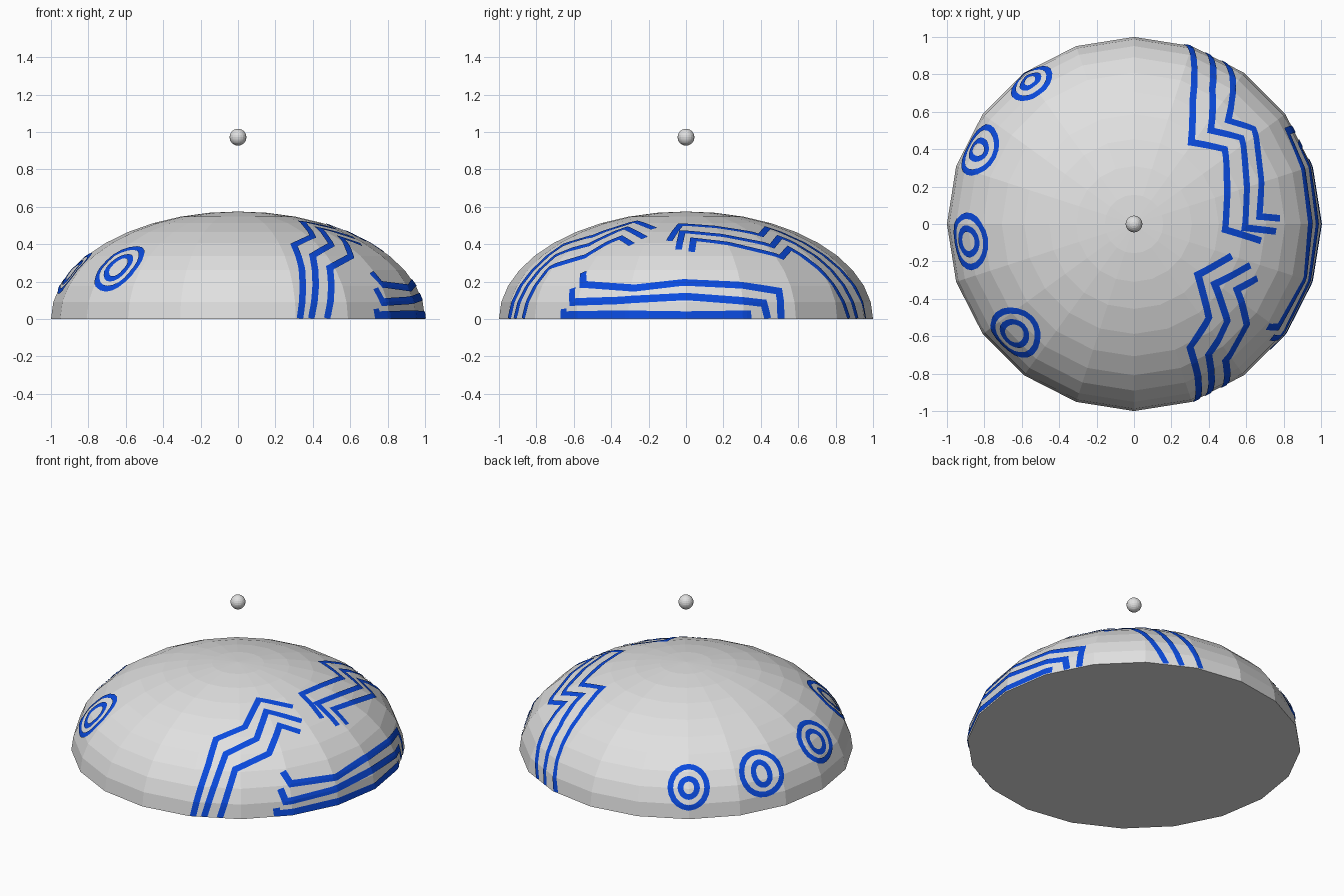
import bpy, bmesh, math
from mathutils import Vector
from mathutils.bvhtree import BVHTree

if "Cube" in bpy.data.objects:
    bpy.data.objects.remove(bpy.data.objects["Cube"])

H = 0.575       # dome height
LIFT = 0.005    # paint sits just above the shell


def material(name, rgb):
    m = bpy.data.materials.new(name)
    m.diffuse_color = (*rgb, 1)
    m.use_nodes = True
    m.node_tree.nodes["Principled BSDF"].inputs["Base Color"].default_value = m.diffuse_color
    return m


grey = material("light grey", (0.75, 0.75, 0.75))
blue = material("blue paint", (0.003, 0.07, 0.74))


def make_object(name, bm, mat):
    me = bpy.data.meshes.new(name)
    bm.to_mesh(me)
    me.materials.append(mat)
    ob = bpy.data.objects.new(name, me)
    bpy.context.collection.objects.link(ob)
    return ob


# Dome: upper half of a flattened 20-sided sphere, closed underneath
bm = bmesh.new()
bmesh.ops.create_uvsphere(bm, u_segments=20, v_segments=20, radius=1)
bmesh.ops.delete(bm, geom=[v for v in bm.verts if v.co.z < -0.01], context='VERTS')
bmesh.ops.holes_fill(bm, edges=[e for e in bm.edges if e.is_boundary], sides=0)
bmesh.ops.scale(bm, vec=(1, 1, H), verts=bm.verts)
bmesh.ops.recalc_face_normals(bm, faces=bm.faces)
dome_tree = BVHTree.FromBMesh(bm)
make_object("dome_shell", bm, grey)
bm.free()

# Small ball floating over the dome
bm = bmesh.new()
bmesh.ops.create_uvsphere(bm, u_segments=20, v_segments=12, radius=0.045)
bmesh.ops.translate(bm, vec=(0, 0, 0.972), verts=bm.verts)
make_object("floating_ball", bm, grey)
bm.free()


def on_dome(p, lift=0.0):
    """Project a point radially on to the faceted dome."""
    d = Vector((p[0], p[1], max(p[2], 0.003))).normalized()
    hit, n, _, _ = dome_tree.ray_cast(d * 2, -d)
    return (hit if hit else d) + d * lift


def normal(p):
    return Vector((p.x, p.y, p.z / H ** 2)).normalized()


def ribbon(bm, pts, width, closed=False):
    """Painted line that follows the dome through the given 3D points."""
    path = []
    ends = pts[1:] + pts[:1] if closed else pts[1:]
    for a, b in zip(pts, ends):
        n = max(1, round((b - a).length / 0.025))
        path += [on_dome(a.lerp(b, i / n)) for i in range(n)]
    if not closed:
        path.append(on_dome(pts[-1]))
    rows, count = [], len(path)
    for i, p in enumerate(path):
        prev = path[i - 1] if closed or i else None
        nxt = path[(i + 1) % count] if closed or i < count - 1 else None
        t_in = (p - prev).normalized() if prev else (nxt - p).normalized()
        t_out = (nxt - p).normalized() if nxt else t_in
        t = (t_in + t_out).normalized()
        side = normal(p).cross(t).normalized() * (width / 2 / max(0.55, t_in.dot(t)))
        rows.append([bm.verts.new(on_dome(p + side * k, LIFT)) for k in (-1, 0, 1)])
    for i in range(count if closed else count - 1):
        r, s = rows[i], rows[(i + 1) % count]
        for k in (0, 1):
            f = bm.faces.new((r[k], r[k + 1], s[k + 1], s[k]))
            f.normal_update()
            if f.normal.dot(f.calc_center_median()) < 0:
                f.normal_flip()


def from_top(x, y):
    return Vector((x, y, H * math.sqrt(max(0, 1 - x * x - y * y))))


def from_side(y, z):
    return Vector((math.sqrt(max(0, 1 - y * y - (z / H) ** 2)), y, z))


def rim(x, y):
    return Vector((x, y, 0.003))


def lines(name, paths, width):
    bm = bmesh.new()
    for p in paths:
        ribbon(bm, p, width)
    make_object(name, bm, blue)
    bm.free()


# Zigzag lines on the back and the front, each running up from the rim
def zigzag(start, *rest):
    return [rim(*start)] + [from_top(*p) for p in rest]


lines("back_zigzags", [
    zigzag((.28, .956), (.315, .66), (.305, .435), (.485, .40), (.485, -.03), (.68, -.09)),
    zigzag((.39, .91), (.42, .72), (.41, .50), (.575, .46), (.59, -.02), (.76, -.04)),
    zigzag((.475, .867), (.525, .67), (.505, .555), (.64, .51), (.67, .04), (.78, .03)),
], 0.036)
lines("front_zigzags", [
    zigzag((.33, -.94), (.34, -.80), (.30, -.66), (.40, -.50), (.34, -.27), (.52, -.17)),
    zigzag((.39, -.91), (.40, -.70), (.50, -.52), (.43, -.32), (.62, -.22)),
    zigzag((.475, -.867), (.49, -.73), (.605, -.54), (.55, -.35), (.66, -.29)),
], 0.038)

# Long stepped bands along the right side
lines("side_bands", [
    [from_side(*p) for p in ((-.55, .25), (-.55, .185), (-.28, .165), (-.02, .195),
                             (.30, .18), (.50, .15), (.51, .003))],
    [from_side(*p) for p in ((-.61, .165), (-.61, .09), (-.35, .10), (0, .12),
                             (.42, .085), (.44, .003))],
    [from_side(*p) for p in ((-.66, .055), (-.66, .02), (-.35, .025), (0, .02), (.35, .025))],
], 0.042)

# Ring marks on the left: direction, height angle, outer and inner half sizes
bm = bmesh.new()
for az, el, sizes in (
        (126, 18.5, ((.112, .127), (.05, .055))),
        (154.5, 21.5, ((.132, .135), (.052, .072))),
        (186, 26, ((.14, .13), (.07, .07))),
        (222.5, 29, ((.135, .155), (.07, .085)))):
    a, e = math.radians(az), math.radians(el)
    c = Vector((math.cos(e) * math.cos(a), math.cos(e) * math.sin(a), H * math.sin(e)))
    across = Vector((-math.sin(a), math.cos(a), 0))
    up = normal(c).cross(across)
    for w, h in sizes:
        ribbon(bm, [c + across * w * math.cos(t) + up * h * math.sin(t)
                    for t in (i * math.tau / 20 for i in range(20))], 0.034, True)
make_object("ring_marks", bm, blue)
bm.free()
